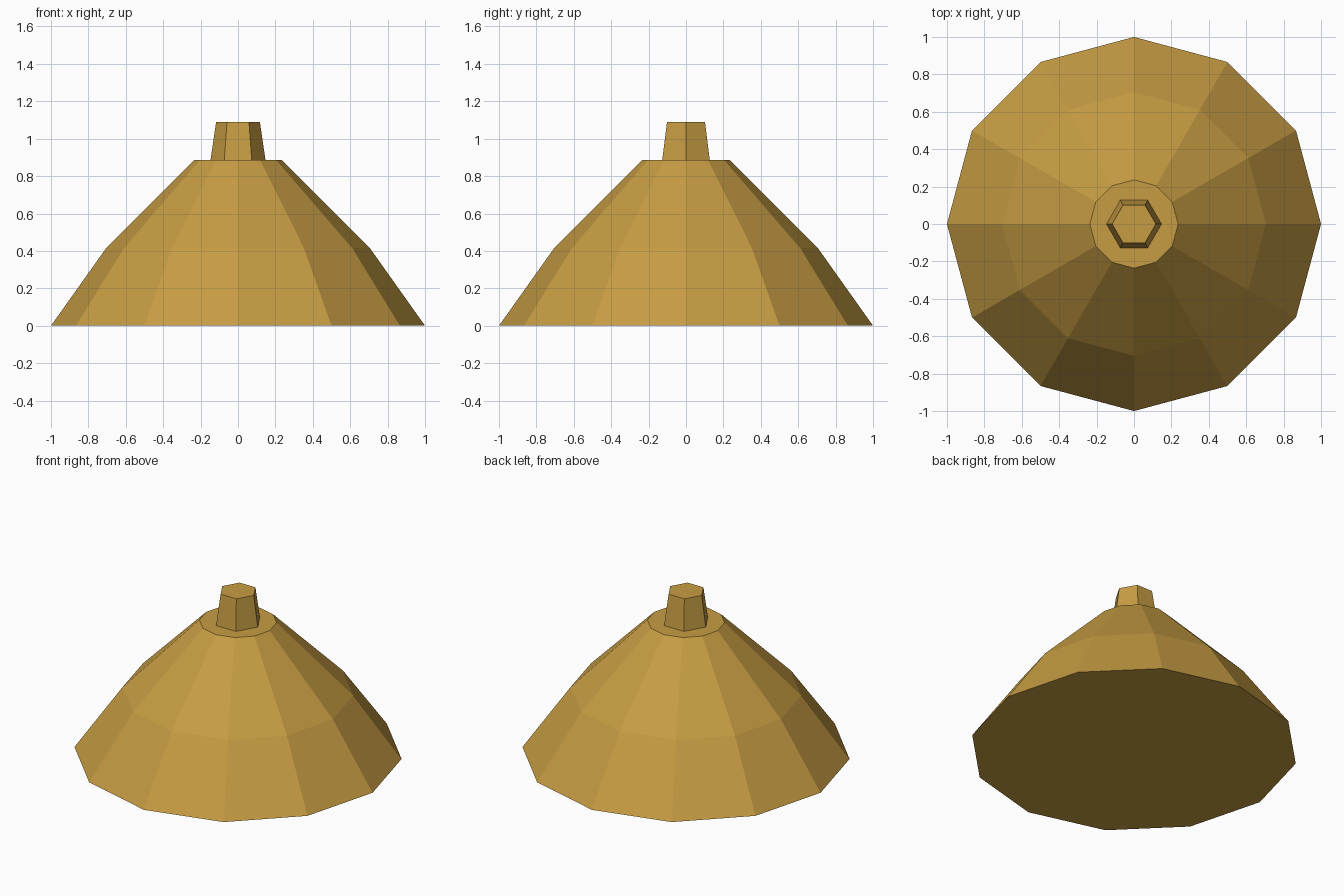
import bpy
import bmesh
from math import cos, sin, tau

cube = bpy.data.objects.get("Cube")
if cube:
    bpy.data.objects.remove(cube, do_unlink=True)

# Single golden straw colour
straw = bpy.data.materials.new("golden_straw")
straw.use_nodes = True
colour = (0.57, 0.335, 0.056, 1.0)
straw.diffuse_color = colour
straw.node_tree.nodes["Principled BSDF"].inputs["Base Color"].default_value = colour


def lathe(name, sides, profile):
    """Closed, flat-shaded solid from (radius, height) rings."""
    bm = bmesh.new()
    rings = [[bm.verts.new((r * cos(tau * i / sides), r * sin(tau * i / sides), z))
              for i in range(sides)] for r, z in profile]
    for low, high in zip(rings, rings[1:]):
        for i in range(sides):
            j = (i + 1) % sides
            bm.faces.new((low[i], low[j], high[j], high[i]))
    bm.faces.new(rings[0][::-1])
    bm.faces.new(rings[-1])
    mesh = bpy.data.meshes.new(name)
    bm.to_mesh(mesh)
    bm.free()
    mesh.materials.append(straw)
    obj = bpy.data.objects.new(name, mesh)
    bpy.context.collection.objects.link(obj)
    return obj


# Twelve-sided roof with a steeper lower skirt
lathe("roof", 12, [(1.0, 0.0), (0.705, 0.415), (0.236, 0.885)])

# Tapered six-sided cap on the flat top
lathe("top_cap", 6, [(0.147, 0.885), (0.117, 1.09)])
